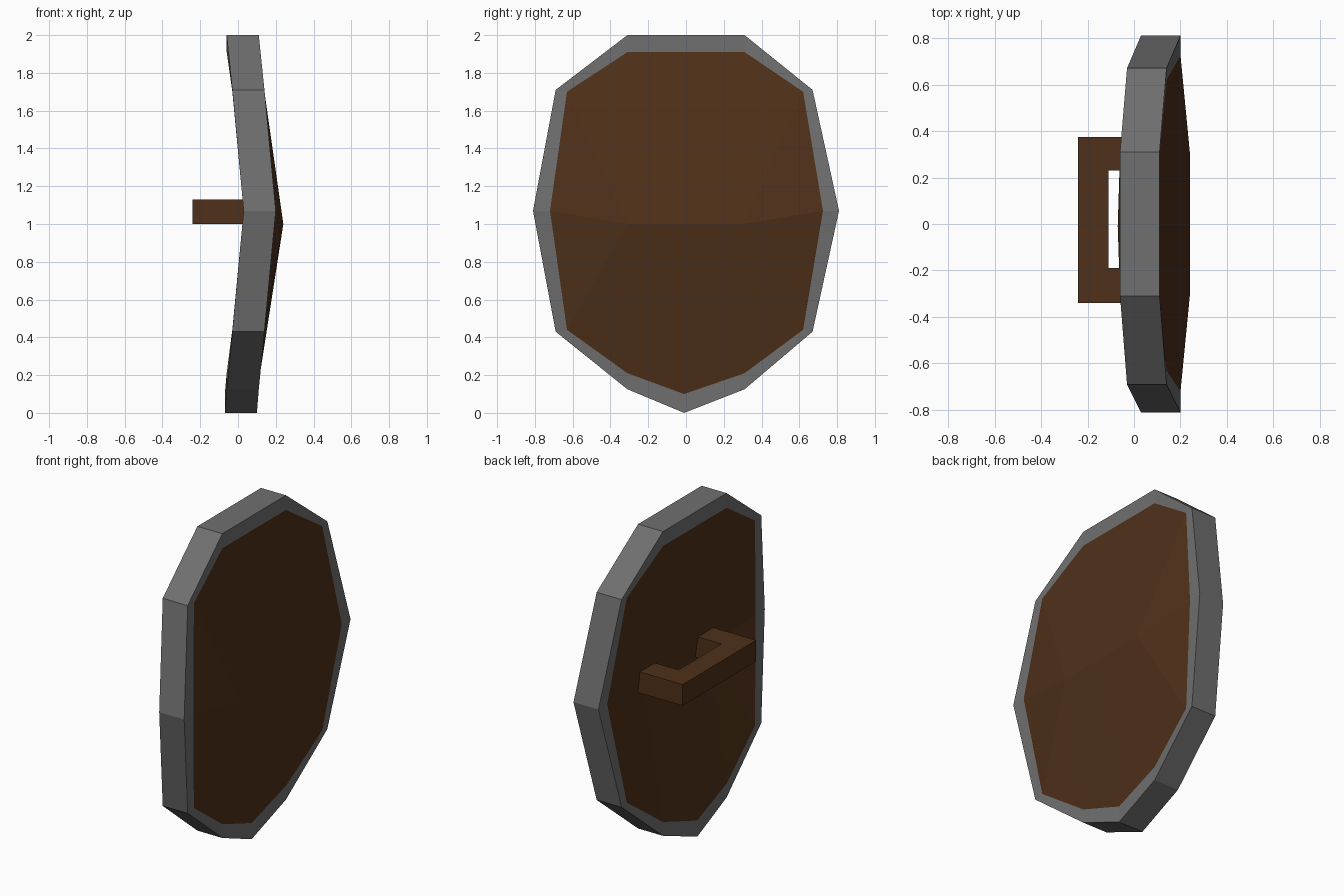
import bpy

if "Cube" in bpy.data.objects:
    bpy.data.objects.remove(bpy.data.objects["Cube"])

T = 0.17  # shield thickness along x


def material(name, color):
    m = bpy.data.materials.new(name)
    m.diffuse_color = (*color, 1)
    m.use_nodes = True
    m.node_tree.nodes["Principled BSDF"].inputs["Base Color"].default_value = m.diffuse_color
    return m


def make(name, verts, faces, mat):
    me = bpy.data.meshes.new(name)
    me.from_pydata(verts, [], faces)
    me.update()
    ob = bpy.data.objects.new(name, me)
    bpy.context.collection.objects.link(ob)
    me.materials.append(mat)
    return ob


wood = material("wood", (0.08, 0.03, 0.01))
steel = material("steel", (0.16, 0.16, 0.16))

# Outlines, counter-clockwise seen from +x: (y, z), with the front x of each corner
front_x = [0.11, 0.11, 0.14, 0.20, 0.14, 0.11, 0.10, 0.11, 0.14, 0.20, 0.14]
outer = [(0.31, 2), (-0.31, 2), (-0.69, 1.71), (-0.81, 1.07), (-0.69, 0.43), (-0.31, 0.125),
         (-0.01, 0), (0.31, 0.125), (0.67, 0.43), (0.81, 1.07), (0.67, 1.71)]
inner = [(0.31, 1.91), (-0.31, 1.91), (-0.63, 1.70), (-0.72, 1.07), (-0.63, 0.44), (-0.31, 0.21),
         (-0.01, 0.10), (0.31, 0.21), (0.62, 0.44), (0.725, 1.07), (0.62, 1.70)]
n = len(outer)


def loop(points, dx):
    return [(x + dx, y, z) for x, (y, z) in zip(front_x, points)]


# Rim: four loops bridged into a closed ring
ring = loop(outer, 0) + loop(inner, 0) + loop(inner, -T) + loop(outer, -T)
faces = []
for k in range(4):
    a, b = k * n, (k + 1) % 4 * n
    for i in range(n):
        j = (i + 1) % n
        faces.append((a + i, a + j, b + j, b + i))
make("rim", ring, faces, steel)

# Board: bulging panel with a ridge across the middle, front and back skins
ridge = [(0.24, y, 1.0) for y in (-0.31, -0.01, 0.31)]
skin = [(1, 2, 3, n), (n, 3, 4, 5), (n, 5, 6, n + 1), (n + 1, 6, 7, n + 2),
        (n + 2, 7, 8, 9), (n + 2, 9, 10, 0), (0, 1, n, n + 1, n + 2)]
# split the side quads so the crease runs out to the widest corners
skin[0:2] = [(1, 2, n), (2, 3, n), (3, 4, n), (4, 5, n)]
skin[-3:-1] = [(n + 2, 7, 8), (n + 2, 8, 9), (n + 2, 9, 10), (n + 2, 10, 0)]
front = loop(inner, 0) + ridge
back = [(x - T, y, z) for x, y, z in front]
m = len(front)
faces = skin + [tuple(m + i for i in reversed(f)) for f in skin]
faces += [(i, m + i, m + (i + 1) % n, (i + 1) % n) for i in range(n)]
make("board", front + back, faces, wood)

# Handle: U-shaped profile (x, y) extruded upward
u = [(0.09, -0.34), (0.09, -0.19), (-0.11, -0.19), (-0.11, 0.23),
     (0.09, 0.23), (0.09, 0.375), (-0.24, 0.375), (-0.24, -0.34)]
verts = [(x, y, 1.0) for x, y in u] + [(x, y, 1.13) for x, y in u]
faces = [tuple(range(7, -1, -1)), tuple(range(8, 16))]
faces += [(i, (i + 1) % 8, 8 + (i + 1) % 8, 8 + i) for i in range(8)]
make("handle", verts, faces, wood)
